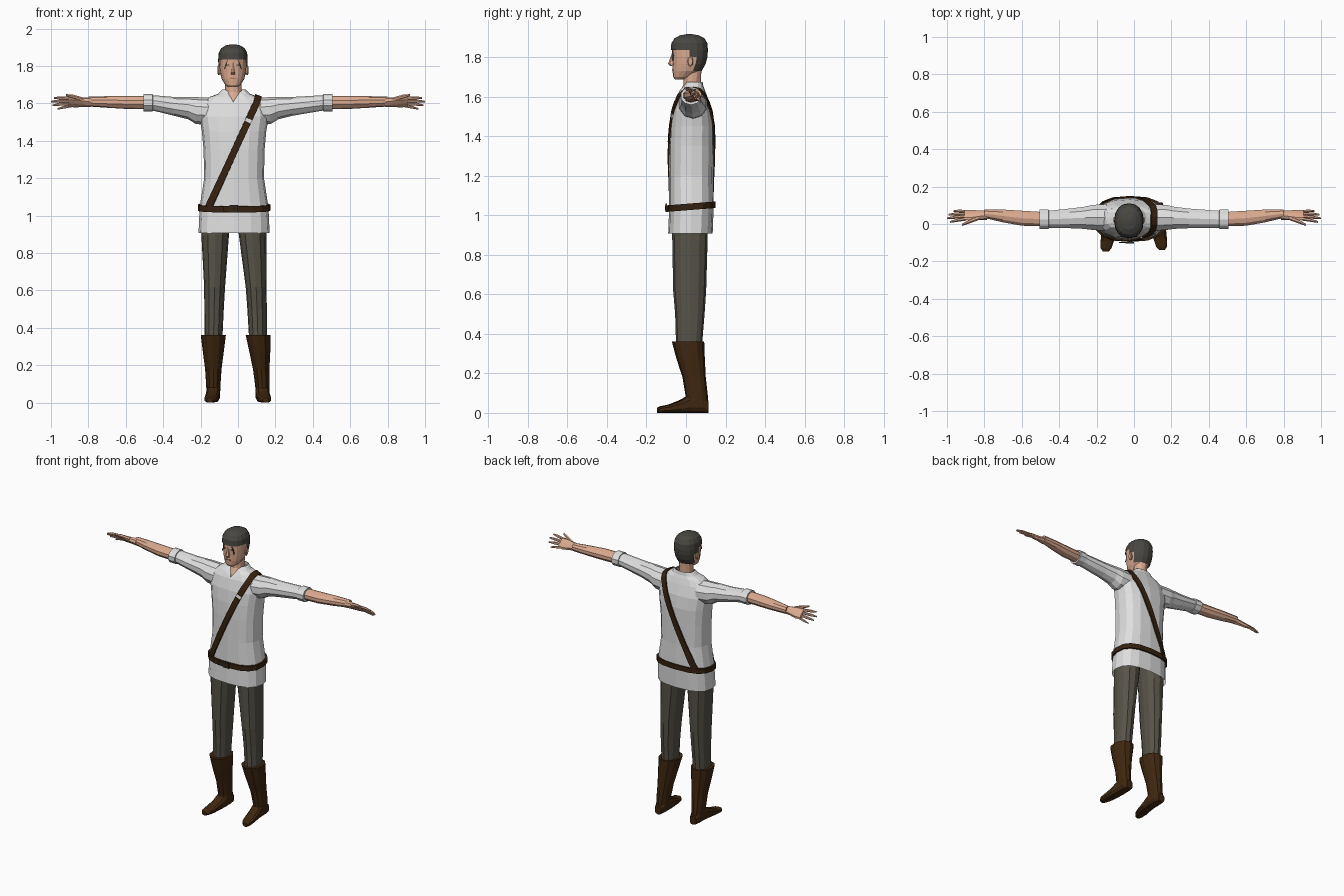
import bpy, bmesh, math
from mathutils import Vector as V
from mathutils.bvhtree import BVHTree

if "Cube" in bpy.data.objects:
    bpy.data.objects.remove(bpy.data.objects["Cube"])

X, Y, Z = V((1, 0, 0)), V((0, 1, 0)), V((0, 0, 1))


def material(name, rgb):
    m = bpy.data.materials.new(name)
    m.diffuse_color = (*rgb, 1)
    m.use_nodes = True
    m.node_tree.nodes["Principled BSDF"].inputs["Base Color"].default_value = m.diffuse_color
    return m


SKIN = material("skin", (0.72, 0.41, 0.28))
LIP = material("lips", (0.45, 0.2, 0.14))
CLOTH = material("white cloth", (0.74, 0.74, 0.74))
HAIR = material("dark hair", (0.065, 0.062, 0.053))
TROUSER = material("grey brown trousers", (0.095, 0.086, 0.066))
BOOT = material("boot leather", (0.05, 0.02, 0.005))
STRAP = material("strap leather", (0.035, 0.016, 0.005))
METAL = material("dark buckle metal", (0.03, 0.026, 0.022))


def ring(c, u, v, ru, rv, n=12, p=2.0):
    """Superellipse cross-section; point 0 lies along +v."""
    pts = []
    for i in range(n):
        a = 2 * math.pi * i / n
        s, k = math.sin(a), math.cos(a)
        pts.append(V(c) + u * ru * math.copysign(abs(s) ** (2 / p), s)
                   + v * rv * math.copysign(abs(k) ** (2 / p), k))
    return pts


def level(z, cx, rx, y0, y1, n=12, p=2.0):
    """Horizontal ring given by half width and front/back limits."""
    return ring((cx, (y0 + y1) / 2, z), X, -Y, rx, (y1 - y0) / 2, n, p)


def loft(bm, rings, start=True, end=True):
    vs = [[bm.verts.new(p) for p in r] for r in rings]
    n = len(vs[0])
    for a, b in zip(vs, vs[1:]):
        for i in range(n):
            j = (i + 1) % n
            bm.faces.new((a[i], a[j], b[j], b[i]))
    if start:
        bm.faces.new(vs[0][::-1])
    if end:
        bm.faces.new(vs[-1])


def finish(name, bm, *mats):
    bmesh.ops.recalc_face_normals(bm, faces=bm.faces[:])
    me = bpy.data.meshes.new(name)
    bm.to_mesh(me)
    ob = bpy.data.objects.new(name, me)
    for m in mats:
        me.materials.append(m)
    bpy.context.collection.objects.link(ob)
    return ob


def box(name, c, size, mat, tilt=0):
    bm = bmesh.new()
    bmesh.ops.create_cube(bm, size=1)
    for v in bm.verts:
        v.co = V((v.co.x * size[0], v.co.y * size[1], v.co.z * size[2] + v.co.x * tilt)) + V(c)
    return finish(name, bm, mat)


# Tunic body with V neck
CX = -0.021
body = [(.908, .19, -.09, .135), (1.045, .184, -.085, .14), (1.2, .16, -.085, .138),
        (1.35, .163, -.085, .14), (1.45, .172, -.08, .14), (1.53, .185, -.07, .13),
        (1.6, .172, -.05, .108), (1.635, .13, -.032, .095), (1.652, .085, -.018, .088),
        (1.675, .062, -.004, .084)]
rings = [level(z, CX, rx, a, b, 16, 2.6) for z, rx, a, b in body]
for k, r in enumerate(rings[-3:]):
    r[0] = V((CX - .005, -.047 + .001 * k, 1.605 + .001 * k))
for i in (1, 15):
    rings[-1][i].z = 1.66
tunic = bmesh.new()
loft(tunic, rings, False, False)

# Sleeves with turned cuffs
sleeve = [(.12, .035, 1.557, .075, .073), (.2, .035, 1.562, .07, .072), (.24, .033, 1.575, .062, .06),
          (.32, .03, 1.585, .055, .05), (.455, .025, 1.603, .048, .041), (.456, .025, 1.604, .054, .046),
          (.505, .025, 1.604, .054, .046), (.505, .025, 1.604, .038, .034)]
for s in (-1, 1):
    loft(tunic, [ring((s * x - (.025 if x < .4 else 0), y, z), Y, Z, ry, rz, 10)
                 for x, y, z, ry, rz in sleeve])
finish("tunic", tunic, CLOTH)
tree = BVHTree.FromBMesh(tunic)

# Shoulder strap, projected on the tunic front, shoulder and back
bm = bmesh.new()
low, high, half = V((-.155, 0, 1.05)), V((.1, 0, 1.605)), V((.0165, 0, -.0075))
steps = sorted([i / 14 for i in range(15)] + [.81, .84])
path = [(low.lerp(high, t) - Y, Y, abs(t - .81) < .001) for t in steps]
path += [(V((.107, y, 2)), -Z, False) for y in (0, .04, .07)]
path += [(low.lerp(high, t) + Y, -Y, False) for t in reversed(steps)]
prev = None
for c, d, clasp in path:
    hits = [tree.ray_cast(c + half * k, d)[0] for k in (-1, 1)]
    if None in hits:
        continue
    pair = [bm.verts.new(h - d * .004) for h in hits]
    if prev:
        f = bm.faces.new((prev[0][0], prev[0][1], pair[1], pair[0]))
        f.material_index = int(prev[1])
    prev = (pair, clasp)
strap = finish("shoulder_strap", bm, STRAP, CLOTH)
mod = strap.modifiers.new("thickness", 'SOLIDIFY')
mod.thickness, mod.offset = .01, 0
tunic.free()

# Belt and buckle
bm = bmesh.new()
rs = [level(z, CX, .18 + g, -.082 - g, .136 + g, 16, 2.6)
      for z, g in ((1.027, 0), (1.027, .014), (1.06, .014), (1.06, 0))]
for r in rs:
    for p in r:
        p.z += .08 * (p.y - .03)
loft(bm, rs, False, False)
finish("belt", bm, STRAP)
box("belt_buckle", (-.022, -.099, 1.037), (.046, .008, .042), METAL)
box("buckle_slot", (-.022, -.103, 1.037), (.03, .004, .024), STRAP)
box("belt_tip", (-.062, -.098, 1.036), (.035, .006, .03), STRAP)

# Neck
bm = bmesh.new()
loft(bm, [level(z, -.025, rx, a, b) for z, rx, a, b in
          ((1.56, .055, -.04, .07), (1.62, .05, -.034, .07), (1.66, .043, -.013, .075), (1.74, .044, -.01, .078))])
finish("neck", bm, SKIN)

# Head, and hair as an enlarged shell cut along the hairline
HX = -.027
skull = [(1.687, .025, -.055, -.015), (1.70, .042, -.065, .03), (1.73, .06, -.068, .075),
         (1.765, .069, -.068, .094), (1.80, .073, -.07, .103), (1.835, .074, -.072, .106),
         (1.865, .071, -.069, .103), (1.89, .058, -.053, .088), (1.905, .034, -.025, .06), (1.911, .008, .01, .025)]
for name, g in (("head", 0), ("hair", .005)):
    bm = bmesh.new()
    loft(bm, [level(z + (g if z > 1.85 else 0), HX, rx + g, a - g, b + g, 16, 2.2) for z, rx, a, b in skull])
    if g:
        bald = []
        for f in bm.faces:
            c = f.calc_center_median()
            if not (c.z > 1.845 or (c.y > .045 and c.z > 1.735) or (c.y > 0 and c.z > 1.81)):
                bald.append(f)
        bmesh.ops.delete(bm, geom=bald, context='FACES')
    finish(name, bm, HAIR if g else SKIN)

# Face: nose, ears, eyes, brows, mouth
bm = bmesh.new()
loft(bm, [level(z, HX, rx, a, -.055, 6) for z, rx, a in
          ((1.755, .012, -.08), (1.766, .013, -.091), (1.79, .009, -.082), (1.818, .007, -.072))])
finish("nose", bm, SKIN)
box("mouth", (HX, -.067, 1.735), (.036, .008, .006), LIP)
for s, side in ((-1, "right"), (1, "left")):
    box(side + "_eye", (HX + s * .029, -.064, 1.806), (.021, .008, .007), HAIR)
    box(side + "_brow", (HX + s * .03, -.066, 1.825), (.03, .008, .006), HAIR, -.08 * s)
    bm = bmesh.new()
    loft(bm, [ring((HX + s * x, .022, 1.778), Y, Z, r * .55, r, 8) for x, r in ((.064, .02), (.078, .027), (.082, .02))])
    finish(side + "_ear", bm, SKIN)

# Limbs on both sides
arm = [(.47, .025, 1.605, .04, .036), (.6, .031, 1.606, .042, .035), (.7, .043, 1.608, .036, .031),
       (.8, .055, 1.61, .024, .026)]
U, N = V((0, -.7, .7)), V((0, .7, .7))
HAND = V((0, .047, 1.607))
leg = [(1.0, .095, -.02, .085, -.07, .11), (.9, .1, -.022, .074, -.07, .11), (.62, .111, -.014, .056, -.065, .102),
       (.5, .115, -.013, .052, -.055, .094), (.33, .119, -.012, .047, -.05, .08)]
shaft = [(.362, .12, -.012, .067, -.072, .092), (.28, .124, -.008, .057, -.05, .095),
         (.18, .128, -.004, .044, -.018, .1), (.09, .131, -.001, .038, -.003, .11), (.03, .131, -.001, .036, -.005, .113)]
foot = [(.115, 0, .024, .06), (.08, 0, .036, .09), (.02, 0, .038, .095), (-.03, .004, .038, .066),
        (-.09, .011, .037, .042), (-.13, .017, .03, .034), (-.147, .019, .016, .026)]
for s, side in ((-1, "right"), (1, "left")):
    # Forearm
    bm = bmesh.new()
    loft(bm, [ring((s * x, y, z), Y, Z, ry, rz, 10) for x, y, z, ry, rz in arm])
    finish(side + "_forearm", bm, SKIN)
    # Hand: palm, four fingers, thumb
    bm = bmesh.new()
    loft(bm, [ring(HAND + X * s * x, U, N, ru, rn, 8, 2.6) for x, ru, rn in
              ((.785, .025, .023), (.83, .03, .018), (.87, .038, .015), (.905, .036, .011))])
    digits = [(.895, .028, .985, .042, .009), (.9, .009, 1.0, .014, .009), (.9, -.01, .992, -.014, .009),
              (.89, -.028, .965, -.042, .008), (.83, .022, .92, .064, .011)]
    for x0, u0, x1, u1, r in digits:
        ends = [(HAND + X * s * (x0 + (x1 - x0) * t) + U * (u0 + (u1 - u0) * t) - N * .01 * t * t, r * k)
                for t, k in ((0, 1), (.6, .95), (1, .5))]
        loft(bm, [ring(c, U, N, q, q, 6) for c, q in ends])
    finish(side + "_hand", bm, SKIN)
    # Trouser leg
    bm = bmesh.new()
    loft(bm, [level(z, c + s * o, rx, a, b, 12, 2.2) for z, o, c, rx, a, b in leg])
    finish(side + "_trouser_leg", bm, TROUSER)
    # Boot: flared shaft and pointed foot
    bm = bmesh.new()
    loft(bm, [level(z, c + s * o, rx, a, b, 12, 2.2) for z, o, c, rx, a, b in shaft])
    dy = .008 if s > 0 else 0
    loft(bm, [ring((s * (.131 + o) - .001, y + (dy if y < 0 else 0), h / 2), X, Z, w, h / 2, 10, 2.6)
              for y, o, w, h in foot])
    finish(side + "_boot", bm, BOOT)
